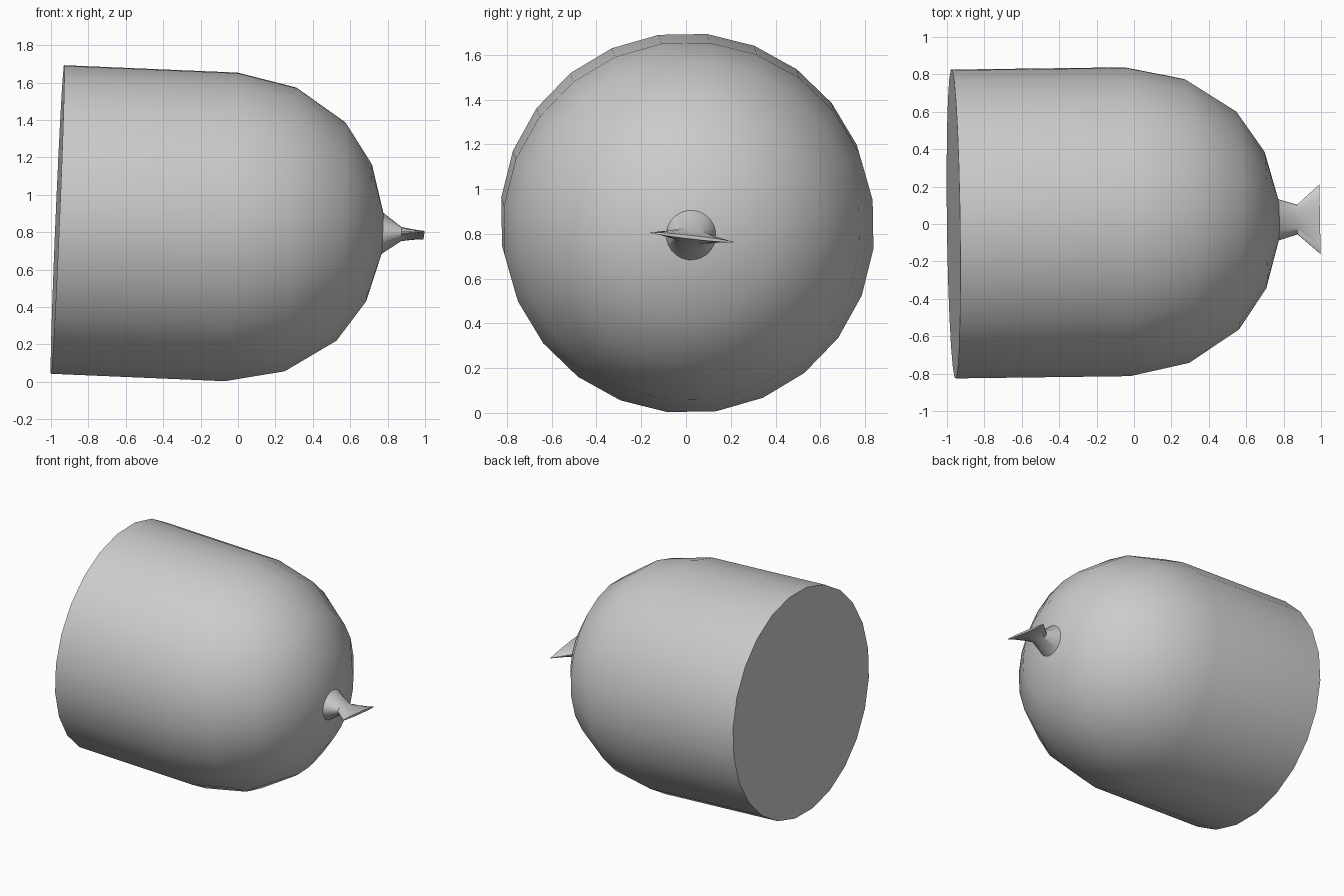
import bpy, bmesh
from math import sin, cos, pi, radians
from mathutils import Euler, Vector

cube = bpy.data.objects.get("Cube")
if cube:
    bpy.data.objects.remove(cube, do_unlink=True)

SIDES = 24
AXIS = Euler((radians(1), 0.0425, 0.013)).to_matrix()   # slight tilt of the whole model
BACK = Vector((-0.965, 0, 0.868))                       # centre of the flat back disc

grey = bpy.data.materials.new("plain grey")
grey.use_nodes = True
grey.diffuse_color = (0.6, 0.6, 0.6, 1)
grey.node_tree.nodes["Principled BSDF"].inputs["Base Color"].default_value = (0.6, 0.6, 0.6, 1)


def loft(name, rings, cap_start, cap_end):
    """Join elliptical rings of (distance, half width, half height, roll in degrees)."""
    bm = bmesh.new()
    loops = []
    for dist, wide, high, roll in rings:
        turn = Euler((radians(roll), 0, 0)).to_matrix()
        loop = []
        for i in range(SIDES):
            a = 2 * pi * (i + 0.5) / SIDES
            p = turn @ Vector((0, wide * cos(a), high * sin(a)))
            p.x = dist
            loop.append(bm.verts.new(BACK + AXIS @ p))
        loops.append(loop)
    for a, b in zip(loops, loops[1:]):
        for i in range(SIDES):
            j = (i + 1) % SIDES
            bm.faces.new((a[i], a[j], b[j], b[i]))
    if cap_start:
        bm.faces.new(loops[0][::-1])
    if cap_end:
        bm.faces.new(loops[-1])
    bmesh.ops.recalc_face_normals(bm, faces=bm.faces)
    mesh = bpy.data.meshes.new(name)
    bm.to_mesh(mesh)
    bm.free()
    mesh.materials.append(grey)
    obj = bpy.data.objects.new(name, mesh)
    bpy.context.collection.objects.link(obj)
    bpy.ops.object.select_all(action="DESELECT")
    obj.select_set(True)
    bpy.context.view_layer.objects.active = obj
    bpy.ops.object.shade_smooth_by_angle(angle=radians(35))
    return obj


# Barrel with a flat back and a rounded nose
profile = [(0, 0.831), (0.93, 0.831), (1.247, 0.764), (1.517, 0.588),
           (1.667, 0.369), (1.739, 0.111)]
loft("rounded_body", [(d, r, r, 0) for d, r in profile], True, True)

# Pinched neck flaring into a thin flat fin
loft("nose_fin", [(1.739, 0.111, 0.111, 0), (1.84, 0.08, 0.037, -7.5),
                  (1.961, 0.189, 0.008, -7.5)], False, True)
